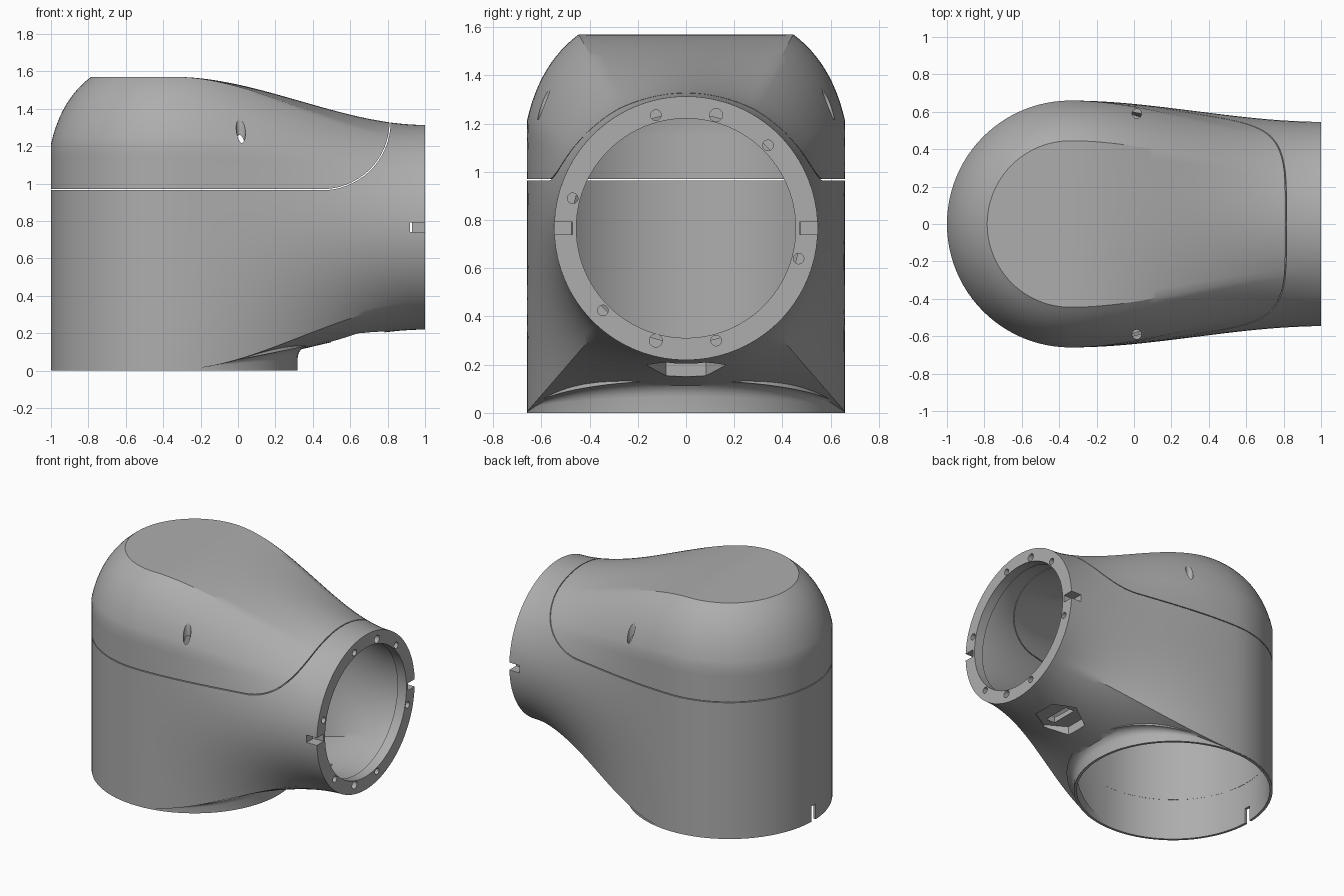
import bpy
import bmesh
import math
from mathutils import Matrix, Vector

cube = bpy.data.objects.get("Cube")
if cube:
    bpy.data.objects.remove(cube)

AXIS_X = -0.34     # upright axis of the rounded end
NECK_Z = 0.766     # height of the neck axis

grey = bpy.data.materials.new("matte_grey")
grey.use_nodes = True
grey.diffuse_color = (0.42, 0.42, 0.42, 1)
grey.node_tree.nodes["Principled BSDF"].inputs["Base Color"].default_value = (0.42, 0.42, 0.42, 1)


def finish(name, bm):
    bmesh.ops.recalc_face_normals(bm, faces=bm.faces)
    mesh = bpy.data.meshes.new(name)
    bm.to_mesh(mesh)
    bm.free()
    mesh.materials.append(grey)
    obj = bpy.data.objects.new(name, mesh)
    bpy.context.collection.objects.link(obj)
    return obj


def ease(t):
    t = min(max(t, 0), 1)
    return t * t * (3 - 2 * t)


def spread(a, b, n):
    return [Vector(a).lerp(Vector(b), i / n) for i in range(n)]


def half_profile(width, floor, top, inset):
    """Half section from bottom centre, up the side and shoulder, to top centre."""
    shoulder, rim = Vector((width, 1.21)), Vector((0.445 - inset / 2, top))
    pull = Vector((0.6075 - inset, 1.45 - inset / 2))
    pts = spread((0, floor), (width, floor), 10) + spread((width, floor), shoulder, 20)
    for i in range(12):
        u = i / 12
        pts.append(shoulder * (1 - u) ** 2 + pull * 2 * u * (1 - u) + rim * u * u)
    return pts + spread(rim, (0, top), 8) + [Vector((0, top))]


def hull(name, inset, floor, neck_r, end_x):
    """Rounded upright end blended into a round neck along x."""
    base = half_profile(0.66 - inset, floor, 1.57 - inset, inset)
    centre = Vector((0, NECK_Z))
    stations = 32
    front = []
    for i in range(1, stations + 1):
        s = ease(i / stations)
        x = AXIS_X + (end_x - AXIS_X) * i / stations
        front.append((x, [p.lerp(centre + (p - centre).normalized() * neck_r, s) for p in base]))
    rows = [[(x, p.x, p.y) for p in pts] for x, pts in reversed(front)]
    for i in range(49):
        a = math.pi * (0.5 + i / 48)
        rows.append([(AXIS_X + p.x * math.cos(a), p.x * math.sin(a), p.y) for p in base])
    rows += [[(x, -p.x, p.y) for p in pts] for x, pts in front]
    bm = bmesh.new()
    grid = [[bm.verts.new(co) for co in row] for row in rows]
    for r0, r1 in zip(grid, grid[1:]):
        for j in range(len(base) - 1):
            bm.faces.new((r0[j], r0[j + 1], r1[j + 1], r1[j]))
    bmesh.ops.remove_doubles(bm, verts=bm.verts, dist=1e-5)
    bmesh.ops.holes_fill(bm, edges=[e for e in bm.edges if e.is_boundary], sides=0)
    return finish(name, bm)


def collar(name):
    """Round foot whose front flares into the underside of the neck."""
    bm = bmesh.new()
    rings = []
    n = 96
    for k in range(9):
        ring = []
        for i in range(n):
            a = 2 * math.pi * i / n
            c = math.cos(a)
            h = 0.02 + 0.22 * ease((0.66 * c + 0.03) / 1.34)
            rf = max(0.001, 0.6 * (h - 0.02)) if c > 0 else 0.001
            q = math.pi / 2 * (k - 1) / 6
            r, z = 0.659 + rf * (1 - math.cos(q)), h - rf + rf * math.sin(q)
            if k == 0:
                r, z = 0.659, 0
            if k == 8:
                r, z = 0.645, 0.26
            ring.append(bm.verts.new((AXIS_X + r * c, r * math.sin(a), z)))
        rings.append(ring)
    for lo, hi in zip(rings, rings[1:]):
        for i in range(n):
            j = (i + 1) % n
            bm.faces.new((lo[i], lo[j], hi[j], hi[i]))
    bm.faces.new(rings[0])
    bm.faces.new(rings[-1])
    return finish(name, bm)


def rod(centre, radius, length, axis="Z", sides=24, spin=0):
    bm = bmesh.new()
    turn = Matrix.Rotation(math.pi / 2, 4, "Y") if axis == "X" else Matrix.Rotation(spin, 4, "Z")
    bmesh.ops.create_cone(bm, cap_ends=True, segments=sides, radius1=radius, radius2=radius,
                          depth=length, matrix=Matrix.Translation(centre) @ turn)
    return finish("cutter", bm)


def block(centre, size):
    bm = bmesh.new()
    bmesh.ops.create_cube(bm, size=1, matrix=Matrix.Translation(centre) @ Matrix.Diagonal((*size, 1)))
    return finish("cutter", bm)


def cover_region(gap):
    """Prism above the parting line, widened by the gap."""
    r = 0.36 + gap
    path = [(-1.3, 1.8), (-1.3, 0.97 - gap)]
    for i in range(25):
        a = math.pi / 2 * i / 24
        path.append((0.45 + r * math.sin(a), 1.33 - r * math.cos(a)))
    path.append((0.45 + r, 1.8))
    bm = bmesh.new()
    face = bm.faces.new([bm.verts.new((x, -0.9, z)) for x, z in path])
    new = bmesh.ops.extrude_face_region(bm, geom=[face])["geom"]
    bmesh.ops.translate(bm, verts=[v for v in new if isinstance(v, bmesh.types.BMVert)], vec=(0, 1.8, 0))
    return finish("cutter", bm)


def combine(target, other, operation):
    mod = target.modifiers.new("combine", "BOOLEAN")
    mod.operation, mod.solver, mod.object = operation, "EXACT", other
    bpy.context.view_layer.objects.active = target
    bpy.ops.object.modifier_apply(modifier=mod.name)
    bpy.data.objects.remove(other)


# Outer form and hollow inside
body = hull("housing_body", 0, 0.004, 0.547, 1)
combine(body, collar("collar"), "UNION")
cutters = [
    hull("cavity", 0.02, 0.035, 0.475, 0.93),
    rod((AXIS_X, 0, 0), 0.641, 0.6, sides=96),
    rod((1, 0, NECK_Z), 0.455, 0.3, "X", sides=96),
]

# Screw holes in the neck flange
for y, z, r in [(-0.125, 1.235, 0.022), (0.125, 1.235, 0.027), (0.34, 1.11, 0.022), (-0.47, 0.89, 0.022),
                (0.467, 0.64, 0.022), (-0.345, 0.425, 0.022), (-0.125, 0.3, 0.027), (0.125, 0.3, 0.022)]:
    cutters.append(rod((1, y, z), r, 0.16, "X"))

# Flange notches and shoulder holes on both sides
for side in (-1, 1):
    cutters.append(block((0.97, side * 0.52, NECK_Z), (0.1, 0.1, 0.052)))
    cutters.append(rod((0.015, side * 0.59, 1.3), 0.025, 0.3))

# Foot slot, hexagonal pocket under the neck and its through slot
cutters.append(block((-1, 0, 0.04), (0.1, 0.045, 0.14)))
cutters.append(rod((0.64, 0, 0.115), 0.165, 0.2, sides=6, spin=0))
cutters.append(block((0.64, 0, 0.2), (0.07, 0.2, 0.3)))
for cutter in cutters:
    combine(body, cutter, "DIFFERENCE")

# Separate top cover along the parting line
cover = body.copy()
cover.data = body.data.copy()
cover.name = "top_cover"
bpy.context.collection.objects.link(cover)
combine(cover, cover_region(0), "INTERSECT")
combine(body, cover_region(0.006), "DIFFERENCE")

bpy.ops.object.select_all(action="DESELECT")
for part in (body, cover):
    part.select_set(True)
bpy.context.view_layer.objects.active = body
bpy.ops.object.shade_smooth_by_angle(angle=math.radians(30))
